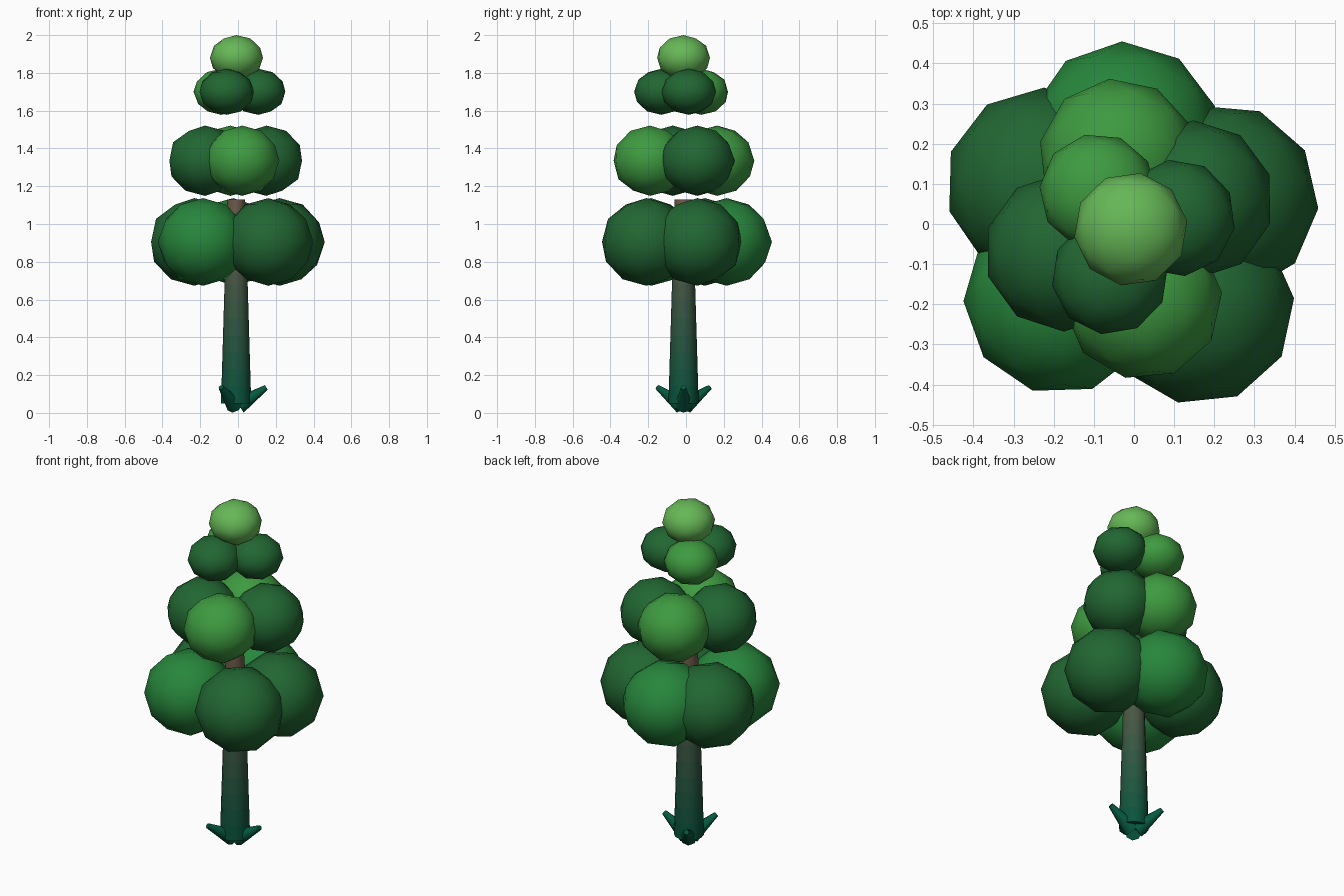
import bpy, math, random
from mathutils import Vector

if "Cube" in bpy.data.objects:
    bpy.data.objects.remove(bpy.data.objects["Cube"])

random.seed(4)


def material(name, rgb):
    m = bpy.data.materials.new(name)
    m.diffuse_color = [(c / 255) ** 2.2 for c in rgb] + [1]
    m.use_nodes = True
    m.node_tree.nodes["Principled BSDF"].inputs["Base Color"].default_value = m.diffuse_color
    return m


MATS = {
    "dark": material("dark_green", (38, 102, 53)),
    "mid": material("mid_green", (43, 133, 62)),
    "light": material("light_green", (64, 153, 66)),
    "tip": material("tip_green", (102, 182, 87)),
    "root": material("root_green", (14, 90, 66)),
}


def foliage(name, x, y, z, r, h, mat):
    """Squashed low-poly ball with a random turn."""
    bpy.ops.mesh.primitive_ico_sphere_add(
        subdivisions=2, radius=1, location=(x, y, z),
        rotation=(0, 0, random.uniform(0, 6.28)))
    ob = bpy.context.object
    ob.name = name
    ob.scale = (r, r, h)
    bpy.ops.object.shade_smooth()
    ob.data.materials.append(MATS[mat])


# Foliage tiers: height, ball radius, half height, balls (x, y, colour)
TIERS = [
    ("lower", 0.905, 0.24, 0.232, [
        (0.22, 0.06, "dark"), (-0.025, 0.215, "mid"), (-0.23, 0.1, "dark"),
        (-0.185, -0.185, "mid"), (0.16, -0.21, "dark")]),
    ("middle", 1.335, 0.198, 0.186, [
        (0.15, 0.06, "dark"), (-0.04, 0.165, "light"),
        (-0.175, -0.07, "dark"), (0.022, -0.19, "light")]),
    ("upper", 1.70, 0.146, 0.122, [
        (0.107, 0.015, "dark"), (-0.09, 0.08, "light"), (-0.06, -0.13, "dark")]),
    ("top", 1.88, 0.142, 0.12, [(-0.008, -0.013, "tip")]),
]
for tier, z, r, h, balls in TIERS:
    for i, (x, y, mat) in enumerate(balls):
        foliage(f"{tier}_foliage_{i + 1}", x, y, z, r, h, mat)

# Tapered trunk, coloured in bands from green to brown
CX, CY, SIDES, BANDS = -0.01, -0.013, 12, 12
Z0, Z1, R0, R1 = 0.05, 1.13, 0.08, 0.048
verts, faces = [], []
for k in range(BANDS + 1):
    t = k / BANDS
    r = R0 + (R1 - R0) * t
    for s in range(SIDES):
        a = math.tau * s / SIDES
        verts.append((CX + r * math.cos(a), CY + r * math.sin(a), Z0 + (Z1 - Z0) * t))
for k in range(BANDS):
    for s in range(SIDES):
        n = (s + 1) % SIDES
        faces.append((k * SIDES + s, k * SIDES + n, (k + 1) * SIDES + n, (k + 1) * SIDES + s))
faces.append(tuple(reversed(range(SIDES))))
faces.append(tuple(range(BANDS * SIDES, (BANDS + 1) * SIDES)))
mesh = bpy.data.meshes.new("trunk")
mesh.from_pydata(verts, [], faces)
low, high = (14, 84, 62), (112, 90, 74)
for k in range(BANDS):
    t = (k + 0.5) / BANDS
    mesh.materials.append(material(f"bark_{k}", [a + (b - a) * t for a, b in zip(low, high)]))
for i, p in enumerate(mesh.polygons):
    p.material_index = min(i // SIDES, BANDS - 1)
mesh.polygons[-2].material_index = 0
trunk = bpy.data.objects.new("trunk", mesh)
bpy.context.collection.objects.link(trunk)
bpy.context.view_layer.objects.active = trunk
bpy.ops.object.select_all(action="DESELECT")
trunk.select_set(True)
bpy.ops.object.shade_smooth_by_angle(angle=math.radians(40))

# Three tapered roots rising outward from the foot
for i in range(3):
    a = math.tau * i / 3
    out = Vector((math.cos(a), math.sin(a), 0))
    base = Vector((CX, CY, 0.04)) + out * 0.015
    tip = Vector((CX, CY, 0.135)) + out * 0.16
    d = tip - base
    bpy.ops.mesh.primitive_cone_add(
        vertices=8, radius1=0.046, radius2=0.014, depth=d.length,
        location=(base + tip) / 2, rotation=d.to_track_quat("Z", "Y").to_euler())
    root = bpy.context.object
    root.name = f"root_{i + 1}"
    root.data.materials.append(MATS["root"])
    bpy.ops.object.shade_smooth_by_angle(angle=math.radians(50))
